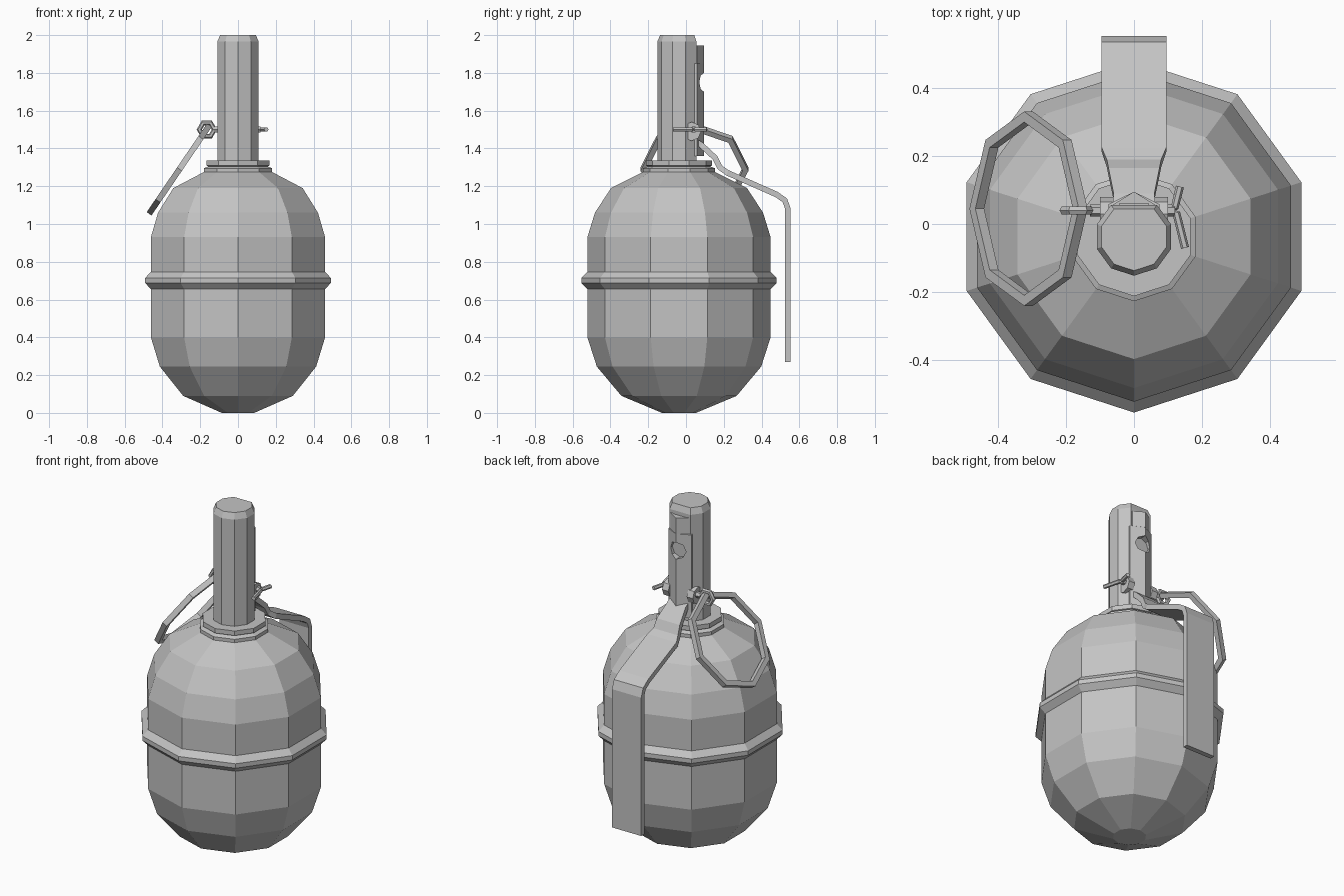
import bpy, bmesh, math
from mathutils import Vector, Matrix

if "Cube" in bpy.data.objects:
    bpy.data.objects.remove(bpy.data.objects["Cube"])

grey = bpy.data.materials.new("plain_grey")
grey.use_nodes = True
COLOR = (0.55, 0.55, 0.55, 1)
grey.diffuse_color = COLOR
grey.node_tree.nodes["Principled BSDF"].inputs["Base Color"].default_value = COLOR

AXIS_Y = -0.037   # centre line of body and fuse
PIN = Vector((0, 0.04, 1.5))


def loft(name, rings, closed=False):
    """Bridge equal-sized loops of points; cap the ends unless closed."""
    bm = bmesh.new()
    loops = [[bm.verts.new(p) for p in ring] for ring in rings]
    n = len(loops[0])
    pairs = list(zip(loops, loops[1:]))
    if closed:
        pairs.append((loops[-1], loops[0]))
    else:
        bm.faces.new(loops[0])
        bm.faces.new(loops[-1])
    for a, b in pairs:
        for i in range(n):
            j = (i + 1) % n
            bm.faces.new((a[i], a[j], b[j], b[i]))
    bmesh.ops.recalc_face_normals(bm, faces=bm.faces)
    mesh = bpy.data.meshes.new(name)
    bm.to_mesh(mesh)
    bm.free()
    mesh.materials.append(grey)
    obj = bpy.data.objects.new(name, mesh)
    bpy.context.collection.objects.link(obj)
    return obj


def decagon(r, z, skip_rear=False):
    pts = []
    for i in range(10):
        a = -math.pi / 2 + i * math.pi / 5
        if not (skip_rear and i == 5):
            pts.append((r * math.cos(a), AXIS_Y + r * math.sin(a), z))
    return pts


def turned(name, profile, **kw):
    return loft(name, [decagon(r, z, **kw) for r, z in profile])


def wire(name, path, r, sides=6, up=Vector((0, 0, 1)), closed=False):
    """Polygonal rod along a path, with mitred corners."""
    path = [Vector(p) for p in path]
    rings = []
    for i, p in enumerate(path):
        before = path[i - 1] if i or closed else p
        after = path[(i + 1) % len(path)] if i < len(path) - 1 or closed else p
        t = (after - before).normalized()
        u = (up - t * up.dot(t)).normalized()
        v = t.cross(u)
        rings.append([p + (u * math.cos(a) + v * math.sin(a)) * r
                      for a in (2 * math.pi * (k + 0.5) / sides for k in range(sides))])
    return loft(name, rings, closed)


def circle(center, u, v, r, n):
    return [center + (u * math.cos(a) + v * math.sin(a)) * r
            for a in (2 * math.pi * k / n for k in range(n))]


def cut(target, cutter):
    cutter.hide_render = True
    mod = target.modifiers.new("cut", 'BOOLEAN')
    mod.operation = 'DIFFERENCE'
    mod.solver = 'EXACT'
    mod.object = cutter
    bpy.context.view_layer.objects.active = target
    bpy.ops.object.modifier_apply(modifier=mod.name)
    bpy.data.objects.remove(cutter)


X, Y, Z = Vector((1, 0, 0)), Vector((0, 1, 0)), Vector((0, 0, 1))

# Body with its belt
turned("body", [(0.09, 0), (0.305, 0.09), (0.435, 0.245), (0.485, 0.4),
                (0.485, 0.655), (0.517, 0.688), (0.517, 0.714), (0.485, 0.747),
                (0.485, 0.93), (0.445, 1.06), (0.36, 1.19), (0.19, 1.275)])

# Stepped collar
turned("collar", [(0.19, 1.27), (0.19, 1.295), (0.165, 1.305),
                  (0.175, 1.31), (0.175, 1.337), (0.11, 1.337)])

# Fuse tube with a flat back and a chamfered top
turned("fuse_tube", [(0.115, 1.33), (0.115, 1.965), (0.1, 2.0)], skip_rear=True)


# Striker housing behind the tube, with pocket and round opening
def housing_ring(w, z):
    return [(-w, 0.02, z), (w, 0.02, z), (w, 0.058, z), (0, 0.095, z), (-w, 0.058, z)]


housing = loft("striker_housing", [housing_ring(0.075, 1.36), housing_ring(0.075, 1.85),
                                   housing_ring(0.06, 1.851), housing_ring(0.06, 1.945)])
cut(housing, loft("opening_cutter", [circle(Vector((0, y, 1.75)), X, Z, 0.05, 8)
                                     for y in (0.055, 0.2)]))
pocket = [(-0.042, 0.0), (0.042, 0.0), (0.042, 0.06), (-0.042, 0.06)]
cut(housing, loft("pocket_cutter", [[(x, y, z) for x, y in pocket] for z in (1.87, 2.1)]))

# Safety lever: outer line (y, z) with half width
lever = [(0.03, 1.47, 0.06), (0.09, 1.43, 0.06), (0.165, 1.36, 0.075), (0.19, 1.31, 0.08),
         (0.225, 1.285, 0.095), (0.485, 1.17, 0.095), (0.535, 1.135, 0.095),
         (0.553, 1.085, 0.095), (0.553, 0.27, 0.095)]
rings = []
for i, (y, z, w) in enumerate(lever):
    a, b = lever[max(i - 1, 0)], lever[min(i + 1, len(lever) - 1)]
    d = Vector((b[0] - a[0], b[1] - a[1])).normalized() * 0.03
    rings.append([(-w, y, z), (w, y, z), (w, y + d.y, z - d.x), (-w, y + d.y, z - d.x)])
loft("safety_lever", rings)

# Lever ears either side of the fuse
for side, label in ((-1, "right"), (1, "left")):
    loft(label + "_lever_ear", [circle(Vector((side * x, 0.03, 1.49)), Y, Z, 0.05, 8)
                                for x in (0.06, 0.1)])

# Cotter pin: eye, shaft and two splayed legs
eye_center = PIN - X * 0.165
wire("pin_eye", circle(eye_center, X, Z, 0.04, 6), 0.014, up=Y, closed=True)
wire("pin_shaft", [PIN - X * 0.13, PIN + X * 0.12], 0.018)
wire("pin_leg_rear", [PIN + X * 0.09, PIN + X * 0.12 + Y * 0.01,
                      PIN + X * 0.135 + Y * 0.07], 0.012)
wire("pin_leg_front", [PIN + X * 0.09, PIN + X * 0.125 - Y * 0.01,
                       PIN + X * 0.15 - Y * 0.11], 0.012)

# Pull ring hanging from the eye
slope = Vector((0.32, 0, 0.47)).normalized()
wire("pull_ring", circle(Vector((-0.31, 0.045, 1.29)), slope, Y, 0.27, 8),
     0.022, sides=4, up=slope.cross(Y), closed=True)
